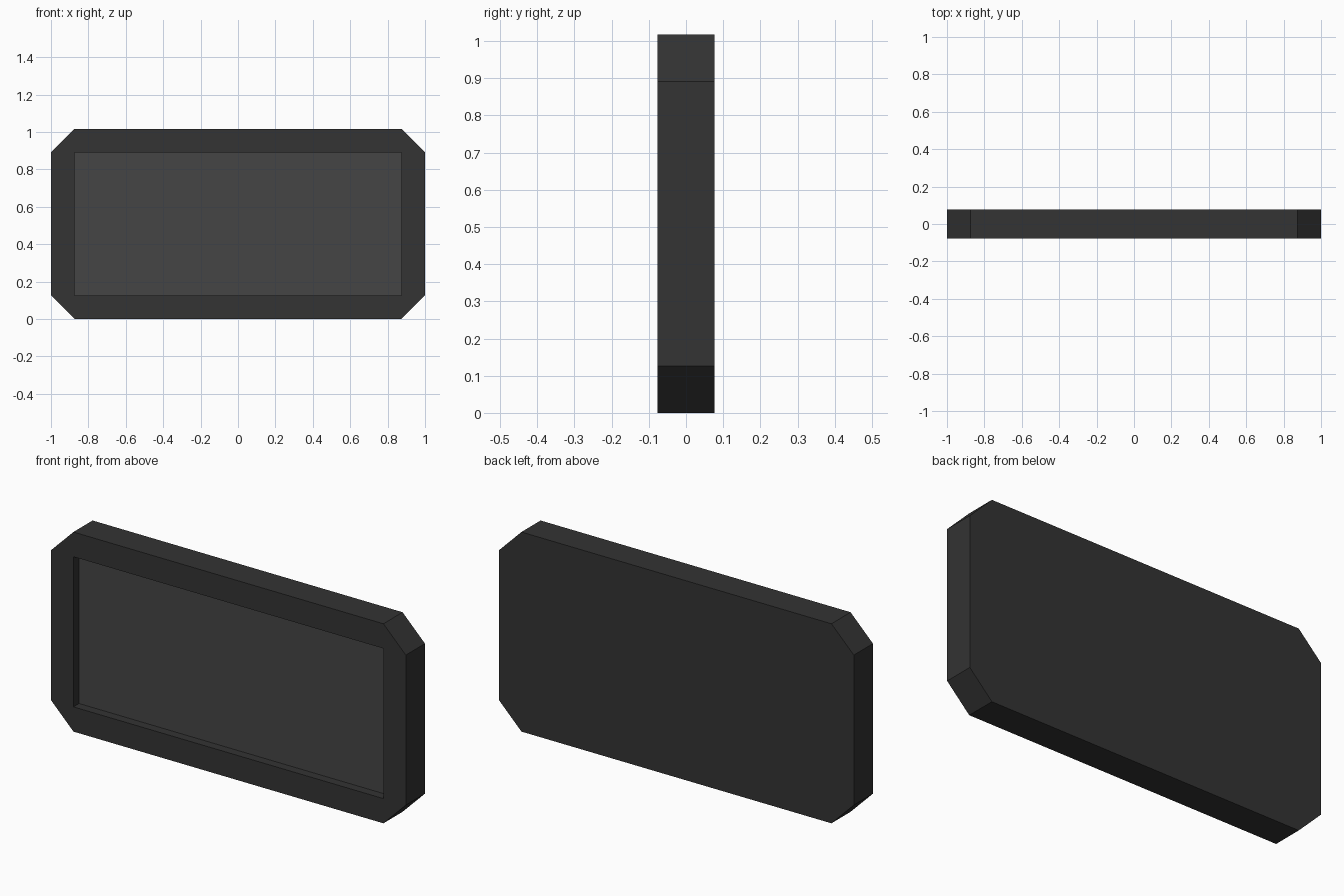
import bpy, bmesh

if "Cube" in bpy.data.objects:
    bpy.data.objects.remove(bpy.data.objects["Cube"])

W, H, D = 1.0, 1.017, 0.077      # half width, height, half depth
B = 0.126                        # border width and corner chamfer
RECESS = 0.045                   # screen depth behind the front


def material(name, v):
    m = bpy.data.materials.new(name)
    m.diffuse_color = (v, v, v, 1)
    m.use_nodes = True
    m.node_tree.nodes["Principled BSDF"].inputs["Base Color"].default_value = m.diffuse_color
    return m


# octagonal slab outline on the front plane
bm = bmesh.new()
x, z = W - B, H - B
outline = [(-x, 0), (x, 0), (W, B), (W, z), (x, H), (-x, H), (-W, z), (-W, B)]
back = bm.faces.new([bm.verts.new((px, D, pz)) for px, pz in outline])

# extrude to the front, keeping the back cap
ext = bmesh.ops.extrude_face_region(bm, geom=[back], use_keep_orig=True)
front_verts = [g for g in ext["geom"] if isinstance(g, bmesh.types.BMVert)]
front = next(g for g in ext["geom"] if isinstance(g, bmesh.types.BMFace))
bmesh.ops.translate(bm, verts=front_verts, vec=(0, -2 * D, 0))

# front border with a rectangular opening, recess walls and screen
fv = list(front.verts)
bm.faces.remove(front)


def pick(px, pz):
    return min(fv, key=lambda v: (v.co.x - px) ** 2 + (v.co.z - pz) ** 2)


ring = [pick(*p) for p in outline]
corners = [(-x, B), (x, B), (x, z), (-x, z)]
rim = [bm.verts.new((px, -D, pz)) for px, pz in corners]
floor = [bm.verts.new((px, -D + RECESS, pz)) for px, pz in corners]
for i in range(4):
    j = (i + 1) % 4
    a, b, c = ring[2 * i], ring[2 * i + 1], ring[(2 * i + 2) % 8]
    bm.faces.new((a, b, rim[j], rim[i]))
    bm.faces.new((b, c, rim[j]))
    bm.faces.new((rim[i], rim[j], floor[j], floor[i]))
screen = bm.faces.new(floor)
screen.material_index = 1
bmesh.ops.recalc_face_normals(bm, faces=bm.faces)

mesh = bpy.data.meshes.new("display_panel")
bm.to_mesh(mesh)
bm.free()
mesh.materials.append(material("frame_dark", 0.033))
mesh.materials.append(material("screen_grey", 0.06))
bpy.context.collection.objects.link(bpy.data.objects.new("display_panel", mesh))
